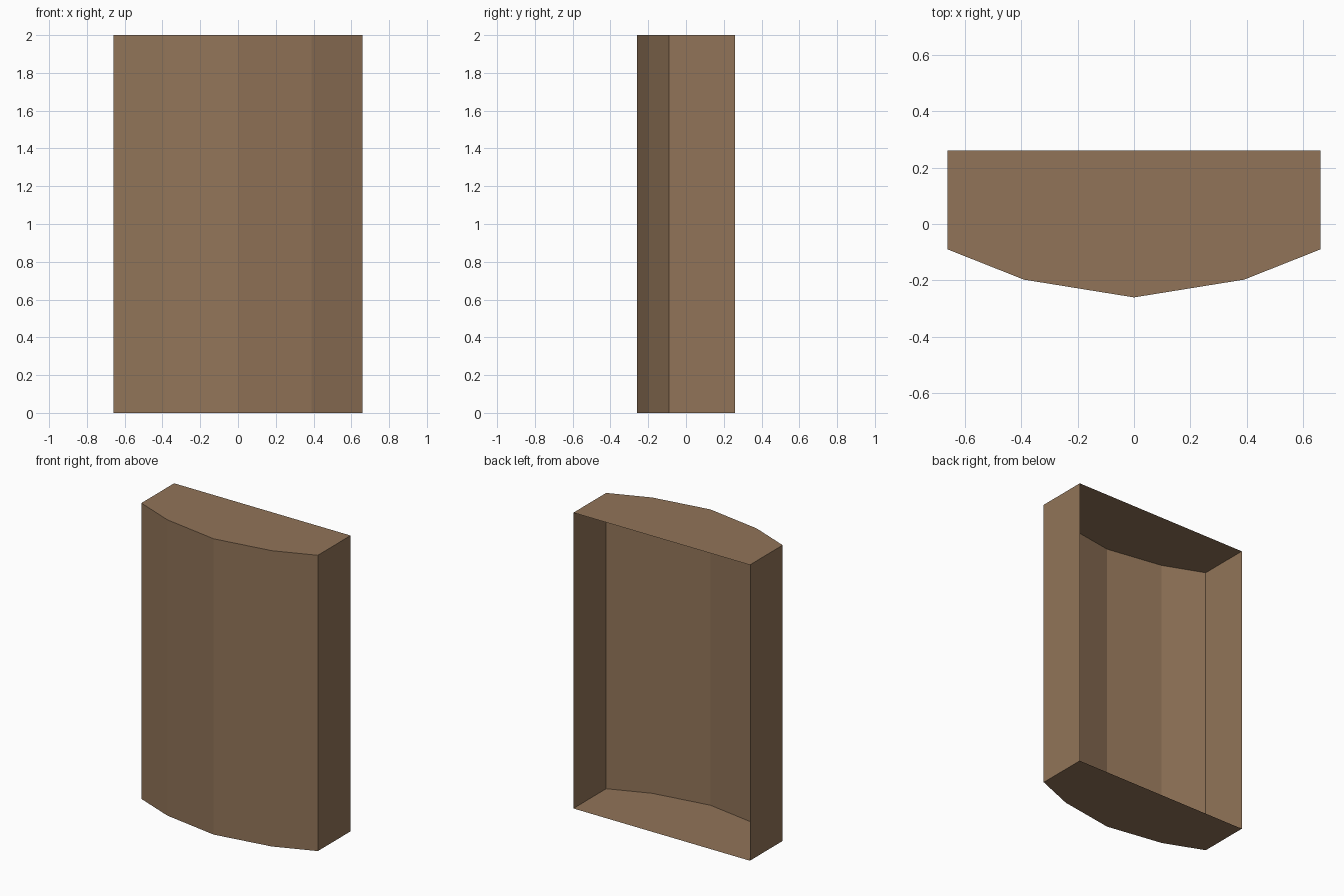
import bpy, bmesh

if "Cube" in bpy.data.objects:
    bpy.data.objects.remove(bpy.data.objects["Cube"])

# Single flat colour
brown = bpy.data.materials.new("warm_brown")
brown.diffuse_color = (0.285, 0.175, 0.098, 1)
brown.use_nodes = True
brown.node_tree.nodes["Principled BSDF"].inputs["Base Color"].default_value = brown.diffuse_color

# Plan outline: straight sides, faceted bowed front, open back
half = [(0.66, 0.26), (0.66, -0.09), (0.39, -0.197)]
outline = [(-x, y) for x, y in half] + [(0, -0.26)] + half[::-1]
HEIGHT = 2.0

bm = bmesh.new()
low = [bm.verts.new((x, y, 0)) for x, y in outline]
high = [bm.verts.new((x, y, HEIGHT)) for x, y in outline]

# Side walls and bowed front panels
for i in range(len(outline) - 1):
    bm.faces.new((low[i], low[i + 1], high[i + 1], high[i]))

# Floor and lid
bm.faces.new(low[::-1])
bm.faces.new(high)

mesh = bpy.data.meshes.new("bowed_open_back_shell")
bm.to_mesh(mesh)
bm.free()
mesh.materials.append(brown)
shell = bpy.data.objects.new("bowed_open_back_shell", mesh)
bpy.context.collection.objects.link(shell)
